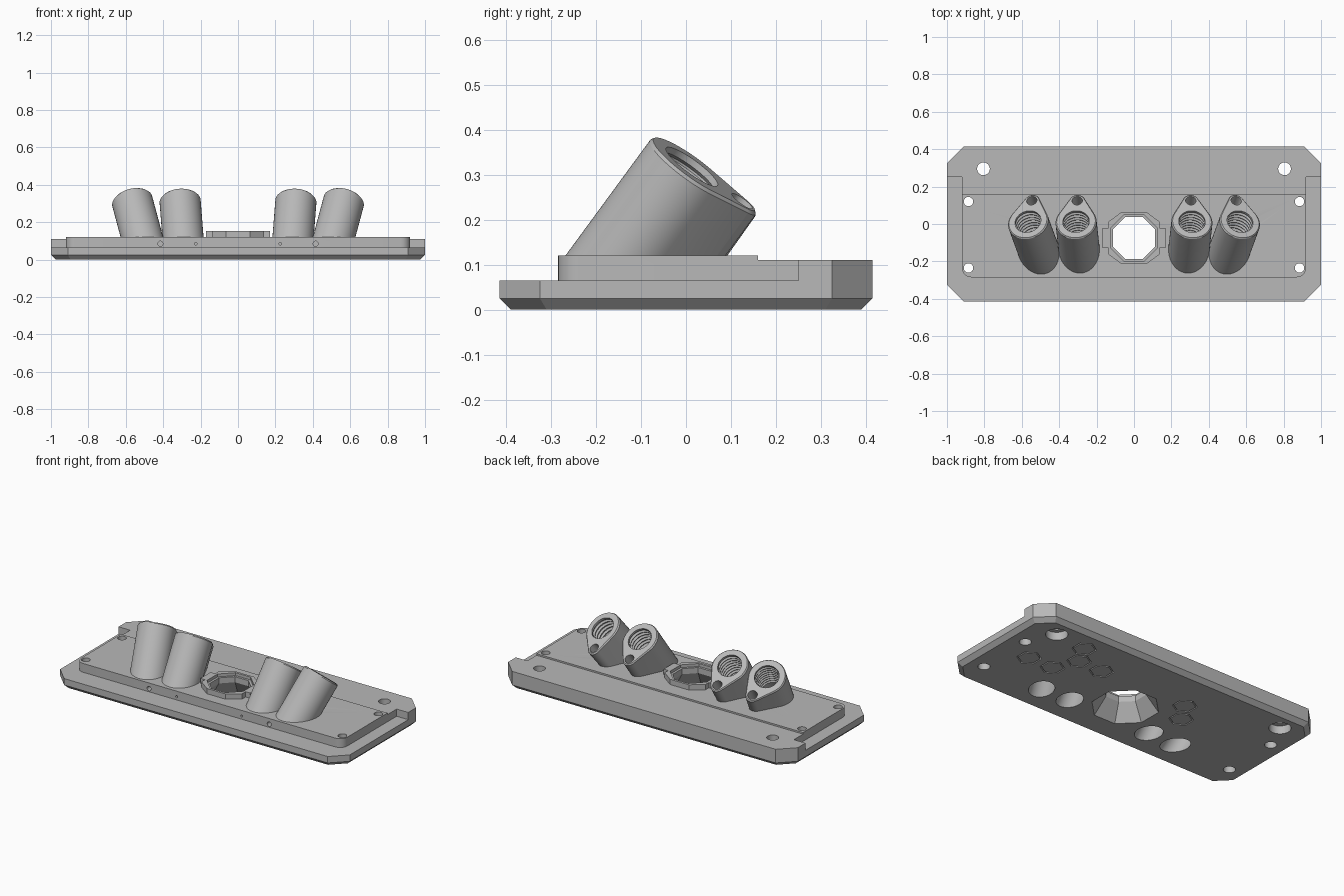
import bpy, bmesh
from math import sin, cos, pi, radians
from mathutils import Matrix, Vector

if "Cube" in bpy.data.objects:
    bpy.data.objects.remove(bpy.data.objects["Cube"], do_unlink=True)

GREY = (0.48, 0.48, 0.48, 1)
grey = bpy.data.materials.new("plain_grey")
grey.use_nodes = True
grey.diffuse_color = GREY
grey.node_tree.nodes["Principled BSDF"].inputs["Base Color"].default_value = GREY
parts = []


def loft(name, loops, matrix=Matrix(), ring=False):
    """Skin equal-length point loops; cap the ends, or join them as a ring."""
    bm = bmesh.new()
    rows = [[bm.verts.new(matrix @ Vector(p)) for p in loop] for loop in loops]
    n = len(rows[0])
    pairs = list(zip(rows, rows[1:])) + ([(rows[-1], rows[0])] if ring else [])
    for a, b in pairs:
        for i in range(n):
            j = (i + 1) % n
            bm.faces.new((a[i], a[j], b[j], b[i]))
    if not ring:
        bm.faces.new(rows[0][::-1])
        bm.faces.new(rows[-1])
    bmesh.ops.recalc_face_normals(bm, faces=bm.faces)
    mesh = bpy.data.meshes.new(name)
    bm.to_mesh(mesh)
    bm.free()
    mesh.materials.append(grey)
    obj = bpy.data.objects.new(name, mesh)
    bpy.context.scene.collection.objects.link(obj)
    return obj


def prism(name, outline, z0, z1, matrix=Matrix()):
    return loft(name, [[(x, y, z) for x, y in outline] for z in (z0, z1)], matrix)


def arc(r, start, end, steps, cx=0, cy=0):
    angles = [start + (end - start) * i / steps for i in range(steps + 1)]
    return [(cx + r * cos(a), cy + r * sin(a)) for a in angles]


def lathe(name, profile, matrix=Matrix(), sides=32, ring=False):
    turn = pi / sides
    loops = [[(r * cos(2 * pi * i / sides + turn), r * sin(2 * pi * i / sides + turn), z)
              for i in range(sides)] for r, z in profile]
    return loft(name, loops, matrix, ring)


def cut(obj, cutters):
    """Subtract every cutter and bake the result."""
    for c in cutters:
        c.hide_render = True
        mod = obj.modifiers.new("cut", "BOOLEAN")
        mod.operation, mod.solver, mod.object = "DIFFERENCE", "EXACT", c
    graph = bpy.context.evaluated_depsgraph_get()
    baked = bpy.data.meshes.new_from_object(obj.evaluated_get(graph))
    obj.modifiers.clear()
    obj.data = baked
    parts.append(obj)


def octagon(hx, hy, c, z):
    quarter = [(hx, hy - c), (hx - c, hy)]
    pts = quarter + [(-x, y) for x, y in quarter[::-1]]
    return [(x, y, z) for x, y in pts + [(-x, -y) for x, y in pts]]


# Base plate with a bevelled underside
base = loft("base_plate", [octagon(0.975, 0.39, 0.08, 0), octagon(1, 0.415, 0.09, 0.025),
                           octagon(1, 0.415, 0.09, 0.12)])

# Shelf around the front and sides, leaving a rounded platform
R, PX, PY, SY = 0.05, 0.92, -0.285, 0.25
shelf = ([(-1.1, SY), (-1.1, -0.5), (1.1, -0.5), (1.1, SY), (PX, SY)]
         + arc(R, 0, -pi / 2, 6, PX - R, PY + R)
         + arc(R, -pi / 2, -pi, 6, -PX + R, PY + R) + [(-PX, SY)])
base_cuts = [prism("shelf_cutter", shelf, 0.065, 0.2),
             prism("rear_step_cutter", [(-1.1, 0.16), (1.1, 0.16), (1.1, 0.5), (-1.1, 0.5)], 0.11, 0.2)]

# Screw holes: large counterbored pair at the rear, four small ones at the corners
for s in (-1, 1):
    base_cuts.append(lathe("rear_hole_cutter", [(0.062, -0.1), (0.062, 0.05), (0.034, 0.05), (0.034, 0.2)],
                           Matrix.Translation((s * 0.805, 0.295, 0))))
    for y in (0.12, -0.235):
        base_cuts.append(lathe("corner_hole_cutter", [(0.034, -0.1), (0.034, 0.04), (0.025, 0.04), (0.025, 0.2)],
                               Matrix.Translation((s * 0.885, y, 0))))
    # Small holes in the front edge
    for x, r in ((0.415, 0.014), (0.225, 0.007)):
        base_cuts.append(lathe("front_hole_cutter", [(r, -0.04), (r, 0.04)],
                               Matrix.Translation((s * x, PY, 0.085)) @ Matrix.Rotation(pi / 2, 4, "X"), 12))

# Hexagonal grooves in the underside
for x, y in ((0.756, 0), (0.588, 0), (0.585, 0.27), (0.519, 0.148),
             (0.355, 0.143), (-0.246, 0.144), (-0.324, 0.02)):
    base_cuts.append(lathe("hex_groove_cutter", [(0.07, -0.02), (0.07, 0.02), (0.062, 0.02), (0.062, -0.02)],
                           Matrix.Translation((x, y, 0)), 6, True))

# Central collar with side tabs and an eight-sided funnel opening
centre = Matrix.Translation((0, -0.075, 0))
quarter = [(0.172, 0.05), (0.14, 0.05), (0.14, 0.085), (0.065, 0.14)]
half = quarter + [(-x, y) for x, y in quarter[::-1]]
collar = prism("centre_collar", half + [(-x, -y) for x, y in half], 0.09, 0.153, centre)
funnel = lathe("funnel_cutter", [(0.2, -0.01), (0.121, 0.1), (0.121, 0.135), (0.136, 0.135), (0.136, 0.2)],
               centre, 8)
cut(collar, [funnel])
base_cuts.append(funnel)

# Slanted sockets: teardrop bodies with a ridged bore and a screw lug
TUBE, LUG, LUG_Y = 0.11, 0.042, 0.137
tangent = 0.516  # angle where the straight flanks meet both arcs
teardrop = arc(LUG, tangent, pi - tangent, 10, 0, LUG_Y) + arc(TUBE, pi - tangent, 2 * pi + tangent, 40)
bore = [(0.071, 0.05), (0.071, -0.015)]
for i in range(8):
    z = -0.015 - i * 0.024
    bore += [(0.081, z - 0.008), (0.081, z - 0.013), (0.071, z - 0.021), (0.071, z - 0.024)]
bore.append((0.071, -0.6))
all_cutters = []
for side, s in (("left", 1), ("right", -1)):
    for place, x, lean in (("inner", 0.31, 4.5), ("outer", 0.567, 15)):
        frame = (Matrix.Translation((s * x, 0.013, 0.318))
                 @ Matrix.Rotation(radians(s * lean), 4, "Y")
                 @ Matrix.Rotation(radians(-35.3), 4, "X"))
        rim = [(px * 0.94, py * 0.96, 0) for px, py in teardrop]
        tube = loft(f"{side}_{place}_socket", [[(px, py, -0.5) for px, py in teardrop],
                                               [(px, py, -0.007) for px, py in teardrop], rim], frame)
        # Trim the foot level inside the plate
        bm = bmesh.new()
        bm.from_mesh(tube.data)
        bmesh.ops.bisect_plane(bm, geom=bm.verts[:] + bm.edges[:] + bm.faces[:],
                               plane_co=(0, 0, 0.1), plane_no=(0, 0, 1), clear_inner=True)
        bmesh.ops.holes_fill(bm, edges=[e for e in bm.edges if e.is_boundary], sides=0)
        bmesh.ops.recalc_face_normals(bm, faces=bm.faces)
        bm.to_mesh(tube.data)
        bm.free()
        bore_cutter = lathe("bore_cutter", bore, frame)
        lug_cutter = lathe("lug_hole_cutter", [(0.028, 0.05), (0.028, -0.1)],
                           frame @ Matrix.Translation((0, LUG_Y, 0)), 24)
        cut(tube, [bore_cutter, lug_cutter])
        base_cuts.append(bore_cutter)
        all_cutters.append(lug_cutter)

cut(base, base_cuts)
for c in base_cuts + all_cutters:
    bpy.data.objects.remove(c, do_unlink=True)

# Smooth round walls, keep hard edges
bpy.ops.object.select_all(action="DESELECT")
for obj in parts:
    obj.select_set(True)
bpy.context.view_layer.objects.active = base
bpy.ops.object.shade_smooth_by_angle(angle=radians(25))
